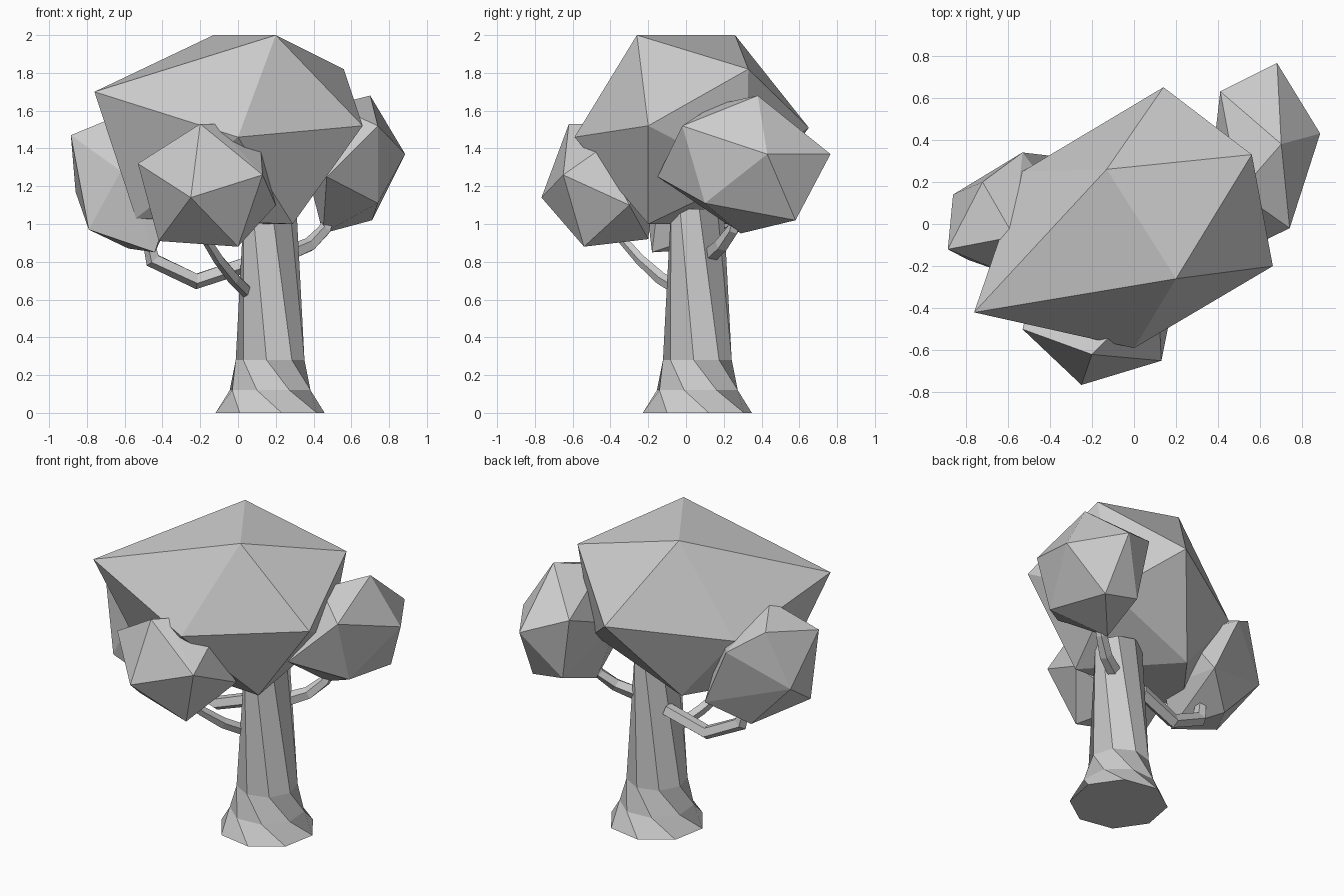
import bpy, bmesh
from math import sin, cos, tau, radians
from mathutils import Vector

if "Cube" in bpy.data.objects:
    bpy.data.objects.remove(bpy.data.objects["Cube"])


def finish(name, bm):
    bmesh.ops.recalc_face_normals(bm, faces=bm.faces)
    mesh = bpy.data.meshes.new(name)
    bm.to_mesh(mesh)
    bm.free()
    bpy.context.collection.objects.link(bpy.data.objects.new(name, mesh))


def loft(name, rings):
    """Bridge closed rings of points and cap both ends."""
    bm = bmesh.new()
    loops = [[bm.verts.new(p) for p in ring] for ring in rings]
    n = len(loops[0])
    for a, b in zip(loops, loops[1:]):
        for i in range(n):
            j = (i + 1) % n
            bm.faces.new((a[i], a[j], b[j], b[i]))
    bm.faces.new(loops[0])
    bm.faces.new(loops[-1])
    finish(name, bm)


def branch(name, path, radii, sides=5):
    pts = [Vector(p) for p in path]
    rings = []
    for i, (p, r) in enumerate(zip(pts, radii)):
        t = (pts[min(i + 1, len(pts) - 1)] - pts[max(i - 1, 0)]).normalized()
        u = t.cross(Vector((0, 1, 0))).normalized()
        v = t.cross(u)
        rings.append([p + r * (u * cos(tau * k / sides) + v * sin(tau * k / sides))
                      for k in range(sides)])
    loft(name, rings)


def foliage(name, corners):
    """Faceted clump: hull of twelve corners of a lopsided icosahedron."""
    bm = bmesh.new()
    for c in corners:
        bm.verts.new(c)
    bmesh.ops.convex_hull(bm, input=bm.verts)
    bmesh.ops.delete(bm, geom=[v for v in bm.verts if not v.link_faces], context='VERTS')
    finish(name, bm)


# Trunk: twisted, flared octagon (height, radius, twist)
trunk = [(0, .295, 57), (.12, .225, 27), (.28, .183, -6), (1.08, .14, -41)]
loft("trunk", [[(.17 + r * cos(radians(a + 45 * k)), .06 + r * sin(radians(a + 45 * k)), z)
                for k in range(8)] for z, r, a in trunk])

# Branches
branch("left_branch", [(.05, .13, .79), (-.22, .1, .7), (-.45, .07, .81), (-.49, .05, 1.0)],
       [.045, .045, .045, .03])
branch("front_branch", [(.06, 0, .63), (-.02, -.13, .71), (-.1, -.24, .81), (-.2, -.38, .97)],
       [.035, .035, .03, .025])
branch("right_branch", [(.26, .13, .84), (.38, .19, .89), (.46, .25, .97), (.5, .28, 1.08)],
       [.045, .04, .035, .03])

# Foliage clumps
foliage("main_crown", [
    (-.76, -.42, 1.7), (.2, -.26, 2), (-.13, .26, 2), (.56, .33, 1.82),
    (.66, -.2, 1.52), (0, -.59, 1.46), (.14, .65, 1.51), (-.53, .25, 1.44),
    (.29, -.2, 1), (-.17, .29, 1), (.45, .32, 1.25), (-.54, -.2, 1.03)])
foliage("right_crown", [
    (.7, .38, 1.68), (.885, .43, 1.37), (.74, -.02, 1.52), (.68, .765, 1.37),
    (.71, .58, 1.02), (.45, .29, .95), (.74, .1, 1.11), (.47, -.15, 1.25),
    (.41, .63, 1.47), (.5, .15, 1.63), (.36, .2, 1.3), (.48, .6, 1.06)])
foliage("front_crown", [
    (-.2, -.62, 1.53), (-.53, -.5, 1.32), (.13, -.65, 1.26), (-.25, -.765, 1.14),
    (-.42, -.42, .91), (0, -.54, .88), (.12, -.45, 1.4), (.2, -.3, 1.1),
    (-.1, -.15, 1.3), (-.46, -.25, 1.1), (-.14, -.2, .92), (-.12, -.54, 1.53)])
foliage("left_crown", [
    (-.885, -.12, 1.47), (-.72, .2, 1.53), (-.53, .34, 1.4), (-.86, .14, 1.17),
    (-.62, -.23, 1.28), (-.79, -.17, .97), (-.44, -.18, .85), (-.58, .15, .87),
    (-.36, .32, 1.02), (-.36, -.15, 1.1), (-.33, .08, 1.35), (-.57, -.06, 1.6)])
